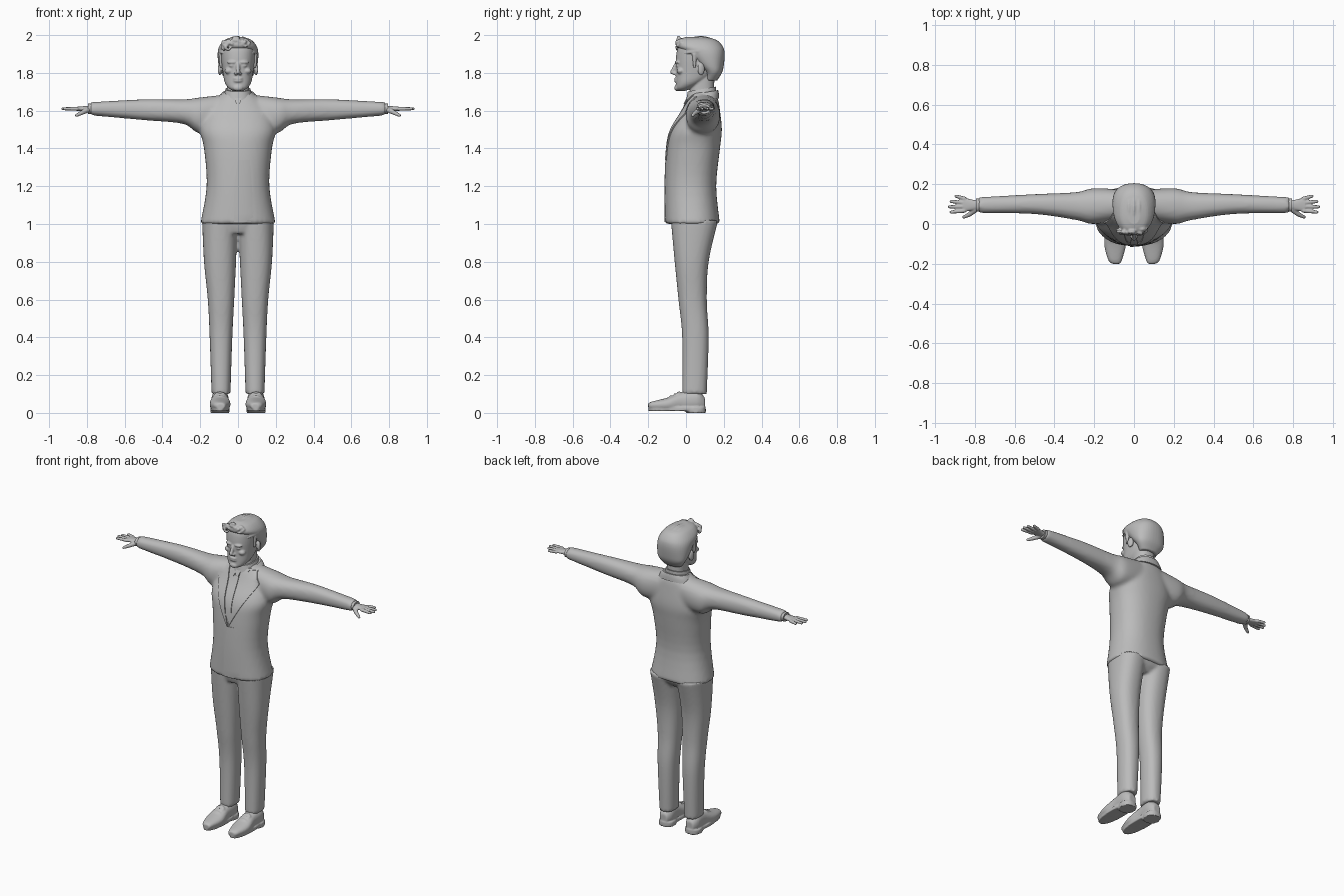
import bpy, bmesh, math, random
from mathutils import Vector, Matrix, Euler
from mathutils.bvhtree import BVHTree

cube = bpy.data.objects.get("Cube")
if cube:
    bpy.data.objects.remove(cube, do_unlink=True)
random.seed(4)

shade = (.5, .5, .5, 1)
grey = bpy.data.materials.new("clay_grey")
grey.use_nodes = True
grey.diffuse_color = shade
grey.node_tree.nodes["Principled BSDF"].inputs["Base Color"].default_value = shade


def finish(name, bm, voxel=None, smooth=2):
    """Turn a bmesh into an object: fused into one skin, or sharp-edged."""
    bmesh.ops.recalc_face_normals(bm, faces=bm.faces)
    mesh = bpy.data.meshes.new(name)
    bm.to_mesh(mesh)
    bm.free()
    mesh.materials.append(grey)
    for polygon in mesh.polygons:
        polygon.use_smooth = True
    obj = bpy.data.objects.new(name, mesh)
    bpy.context.collection.objects.link(obj)
    if voxel:
        fuse = obj.modifiers.new("fuse", 'REMESH')
        fuse.mode = 'VOXEL'
        fuse.voxel_size = voxel
        fuse.use_smooth_shade = True
        obj.modifiers.new("soften", 'SMOOTH').iterations = smooth
    else:
        obj.modifiers.new("sharp_edges", 'EDGE_SPLIT')
    return obj


def skin_rings(bm, rings):
    """Bridge rings of points and close both ends."""
    rings = [[bm.verts.new(point) for point in ring] for ring in rings]
    for low, high in zip(rings, rings[1:]):
        for j in range(len(low)):
            bm.faces.new((low[j - 1], low[j], high[j], high[j - 1]))
    bm.faces.new(rings[0])
    bm.faces.new(rings[-1])


def circle(count):
    angles = [math.tau * j / count for j in range(count)]
    return [(math.cos(angle), math.sin(angle)) for angle in angles]


def smooth_path(points, steps):
    """Curve through all points, with tangents taken from the neighbours."""
    points = [Vector(p) for p in points]
    padded = [points[0]] + points + [points[-1]]
    path = []
    for before, start, end, after in zip(padded, points, points[1:], padded[3:]):
        delta, leave, arrive = end - start, (end - before) / 2, (after - start) / 2
        for k in range(steps):
            u = k / steps
            bend = delta * 3 - leave * 2 - arrive
            path.append(start + leave * u + bend * u**2 + (leave + arrive - delta * 2) * u**3)
    return path + [points[-1]]


def signed_power(value, power):
    return math.copysign(abs(value) ** (2 / power), value)


def loft(bm, axis, sections, power=2.3, steps=4, tilt=0):
    """Skin rounded sections (t, a_min, a_max, b_min, b_max) along an axis."""
    rings = []
    for t, a_min, a_max, b_min, b_max in smooth_path(sections, steps):
        ring = []
        for c, s in circle(40):
            a = (a_min + a_max + (a_max - a_min) * signed_power(c, power)) / 2
            b = (b_min + b_max + (b_max - b_min) * signed_power(s, power)) / 2
            place = {'X': (t, a, b), 'Y': (a, t, b), 'Z': (a, b, t + tilt * b)}
            ring.append(place[axis])
        rings.append(ring)
    skin_rings(bm, rings)


def upright(bm, sections, **options):
    """Symmetric loft along z from (z, half_width, front, back)."""
    loft(bm, 'Z', [(z, -half, half, front, back) for z, half, front, back in sections], **options)


def blob(bm, location, size, rotation=(0, 0, 0)):
    """Ellipsoid."""
    matrix = Matrix.LocRotScale(Vector(location), Euler(rotation), Vector(size))
    latitudes = [math.pi * (k + .3) / 9 for k in range(9)]
    skin_rings(bm, [[matrix @ Vector((c * math.sin(v), s * math.sin(v), math.cos(v))) for c, s in circle(12)]
                    for v in latitudes])


def chain(bm, points, start_radius, end_radius, steps=5):
    """Tapered round limb through a few points."""
    path = smooth_path(points, steps)
    first, last = (path[1] - path[0]).normalized(), (path[-1] - path[-2]).normalized()
    stations = [(path[0] - first * start_radius * .7, first, start_radius / 2)]
    for k, point in enumerate(path):
        direction = (path[min(k + 1, len(path) - 1)] - path[max(k - 1, 0)]).normalized()
        stations.append((point, direction, start_radius + (end_radius - start_radius) * k / (len(path) - 1)))
    stations.append((path[-1] + last * end_radius * .7, last, end_radius / 2))
    across, rings = first.orthogonal(), []
    for point, direction, radius in stations:
        across = (across - direction * across.dot(direction)).normalized()
        up = direction.cross(across)
        rings.append([point + (across * c + up * s) * radius for c, s in circle(10)])
    skin_rings(bm, rings)


def mirrored(bm):
    """Add the copy on the other side of the body."""
    copies = bmesh.ops.duplicate(bm, geom=bm.verts[:] + bm.edges[:] + bm.faces[:])["geom"]
    verts = [item for item in copies if isinstance(item, bmesh.types.BMVert)]
    bmesh.ops.scale(bm, vec=(-1, 1, 1), verts=verts)


# Jacket: sleeves and torso fused
bm = bmesh.new()
loft(bm, 'X', [(.03, .03, .17, 1.5, 1.69), (.2, 0, .18, 1.48, 1.67), (.29, .02, .16, 1.53, 1.66),
               (.5, .05, .15, 1.55, 1.66), (.78, .055, .135, 1.575, 1.645)], steps=6)
mirrored(bm)
upright(bm, [(1, .2, -.11, .18), (1.2, .166, -.11, .16), (1.4, .18, -.1, .18), (1.5, .2, -.08, .19),
             (1.6, .17, -.02, .18), (1.66, .12, .01, .17), (1.7, .07, .03, .15)])
jacket = finish("jacket", bm, voxel=.012, smooth=4)

# Trousers: two legs fused with the hips
bm = bmesh.new()
loft(bm, 'Z', [(.1, .04, .14, -.02, .11), (.4, .03, .15, -.02, .12), (.6, .02, .16, -.04, .11),
               (.8, .01, .18, -.06, .12), (1.02, 0, .19, -.08, .17)], steps=8)
mirrored(bm)
upright(bm, [(.95, .1, -.06, .12), (.98, .17, -.07, .15), (1.02, .19, -.08, .17)])
finish("trousers", bm, voxel=.01, smooth=3)

# Shoes: upper, sole, heel and laces
bm = bmesh.new()
loft(bm, 'Y', [(-.2, .07, .11, .02, .05), (-.18, .06, .13, .02, .06), (-.1, .04, .15, .01, .08),
               (-.02, .05, .14, .01, .11), (.06, .05, .14, .01, .12), (.1, .07, .12, .02, .08)])
for bottom, top, toe in ((.01, .03, -.2), (0, .03, 0)):
    loft(bm, 'Z', [(z, .045, .145, toe, .105) for z in (bottom, top)], steps=1)
for k in range(3):
    y, z = -.08 + k / 50, .088 + k / 100
    chain(bm, [(.095 - .02, y, z - .006), (.095, y, z), (.095 + .02, y, z - .006)], .006, .006)
for side in (-1, 1):
    chain(bm, [(.095, -.03, .11), (.095 + side / 40, -.05, .1)], .004, .006)
mirrored(bm)
finish("shoes", bm, voxel=.006, smooth=1)

# Hands: palm, four fingers and a thumb
bm = bmesh.new()
loft(bm, 'X', [(.76, .07, .12, 1.59, 1.63), (.8, .07, .12, 1.595, 1.625), (.86, .06, .135, 1.6, 1.62)])
for finger in range(4):
    spread = finger - 1.5
    reach = .93 - (spread + .5) ** 2 / 120
    chain(bm, [(.85, .097 + spread / 50, 1.61), (reach, .1 + spread / 37, 1.61)], .011, .008)
chain(bm, [(.795, .075, 1.605), (.825, .05, 1.59), (.857, .034, 1.574)], .016, .008)
mirrored(bm)
finish("hands", bm, voxel=.004)

# Shirt cuffs at the wrists
bm = bmesh.new()
loft(bm, 'X', [(x, .062, .128, 1.583, 1.637) for x in (.76, .795)], steps=1)
mirrored(bm)
finish("shirt_cuffs", bm)

# Head: skull, neck and facial features
bm = bmesh.new()
upright(bm, [(1.705, .025, -.045, 0), (1.72, .05, -.053, .03), (1.75, .07, -.053, .09), (1.8, .08, -.053, .15),
             (1.88, .09, -.053, .18), (1.94, .088, -.04, .17), (1.97, .05, 0, .13)])
upright(bm, [(1.64, .07, .015, .155), (1.7, .06, .02, .15), (1.78, .06, .03, .15)])
chain(bm, [(0, -.05, 1.85), (0, -.074, 1.802)], .009, .012)
blob(bm, (0, -.05, 1.72), (.026, .012, .016))
for lip in (1.757, 1.77):
    blob(bm, (0, -.054, lip), (.024, .009, .006))
for side in (-1, 1):
    turn = (0, 0, side * .3)
    blob(bm, (side * .012, -.062, 1.796), (.009, .011, .008))
    blob(bm, (side * .036, -.049, 1.856), (.025, .009, .007), turn)
    blob(bm, (side * .034, -.045, 1.838), (.015, .01, .007), turn)
    blob(bm, (side * .05, -.03, 1.81), (.022, .02, .016), turn)
    blob(bm, (side * .096, .08, 1.82), (.01, .02, .034), turn)
finish("head", bm, voxel=.005)

# Hair: cap, sideburns, swept strands and a curly quiff
bm = bmesh.new()
upright(bm, [(1.76, .06, .1, .165), (1.8, .09, .1, .19), (1.84, .103, .06, .2), (1.9, .108, 0, .205),
             (1.94, .1, -.05, .195), (1.975, .07, -.04, .16), (1.99, .03, 0, .1)])
for k in range(11):
    lean = (k - 5) / 4
    arc = []
    for j in range(6):
        sweep = .75 + j * .36
        width, height = math.sin(lean) * math.sin(sweep), math.cos(lean) * math.sin(sweep)
        arc.append((width * .104, .08 - math.cos(sweep) * .118, 1.88 + height * .108))
    chain(bm, arc, .01, .006)
for side in (-1, 1):
    chain(bm, [(side * .09, .045, 1.9), (side * .09, .045, 1.83)], .014, .007)
for curl in range(16):
    x, y = random.uniform(-.075, .06), random.uniform(-.05, -.02)
    z, turn = random.uniform(1.945, 1.98) - abs(x) * .3, random.uniform(0, 3)
    ring = [(x + math.cos(turn + a) * .015, y, z + math.sin(turn + a) * .013) for a in range(4)]
    chain(bm, ring, .01, .005)
finish("hair", bm, voxel=.005, smooth=1)

# Shirt and jacket collars around the neck
collars = {"shirt_collar": [(1.655, .078, 0, .16), (1.7, .066, .01, .16)],
           "jacket_collar": [(1.635, .115, .01, .176), (1.66, .1, .02, .174), (1.68, .08, .03, .17)]}
for name, sections in collars.items():
    bm = bmesh.new()
    upright(bm, sections, tilt=.17)
    finish(name, bm)

# Thin tailored plates laid on the chest
skin = BVHTree.FromObject(jacket, bpy.context.evaluated_depsgraph_get())


def plate(name, rows, lift, outer_lift=None, side=1, columns=8, steps=8):
    """Lay a strip given by (z, x_start, x_end) rows on the jacket front."""
    outer_lift = lift if outer_lift is None else outer_lift
    bm, grid = bmesh.new(), []
    path = [Vector(a).lerp(Vector(b), k / steps) for a, b in zip(rows, rows[1:]) for k in range(steps)]
    for z, x_start, x_end in path + [rows[-1]]:
        line = []
        for k in range(columns + 1):
            u = k / columns
            x = side * (x_start + (x_end - x_start) * u)
            hit = skin.ray_cast(Vector((x, -1, z)), Vector((0, 1, 0)))[0]
            hit = hit or skin.find_nearest(Vector((x, 0, z)))[0]
            line.append(bm.verts.new(hit - Vector((0, lift + (outer_lift - lift) * u, 0))))
        grid.append(line)
    for low, high in zip(grid, grid[1:]):
        for k in range(columns):
            bm.faces.new((low[k], low[k + 1], high[k + 1], high[k]))
    back = bmesh.ops.extrude_face_region(bm, geom=bm.faces[:])["geom"]
    verts = [item for item in back if isinstance(item, bmesh.types.BMVert)]
    bmesh.ops.translate(bm, vec=(0, .008, 0), verts=verts)
    finish(name, bm)


for label, side in (("left", 1), ("right", -1)):
    plate(label + "_lapel", [(1.34, 0, .005), (1.5, .04, .09), (1.615, .06, .15), (1.635, .067, .13),
                             (1.675, .08, .105)], lift=.007, side=side)
    plate(label + "_collar_point", [(1.625, .028, .032), (1.66, .012, .058), (1.685, .01, .07)],
          lift=.007, side=side)
plate("front_overlap", [(1.01, -.02, .15), (1.2, -.02, .13), (1.34, 0, .1)], lift=.005, outer_lift=-.003)
plate("tie", [(1.4, -.02, .02), (1.64, -.01, .01)], lift=.005)
plate("tie_knot", [(1.635, -.01, .01), (1.675, -.02, .02)], lift=.011)
